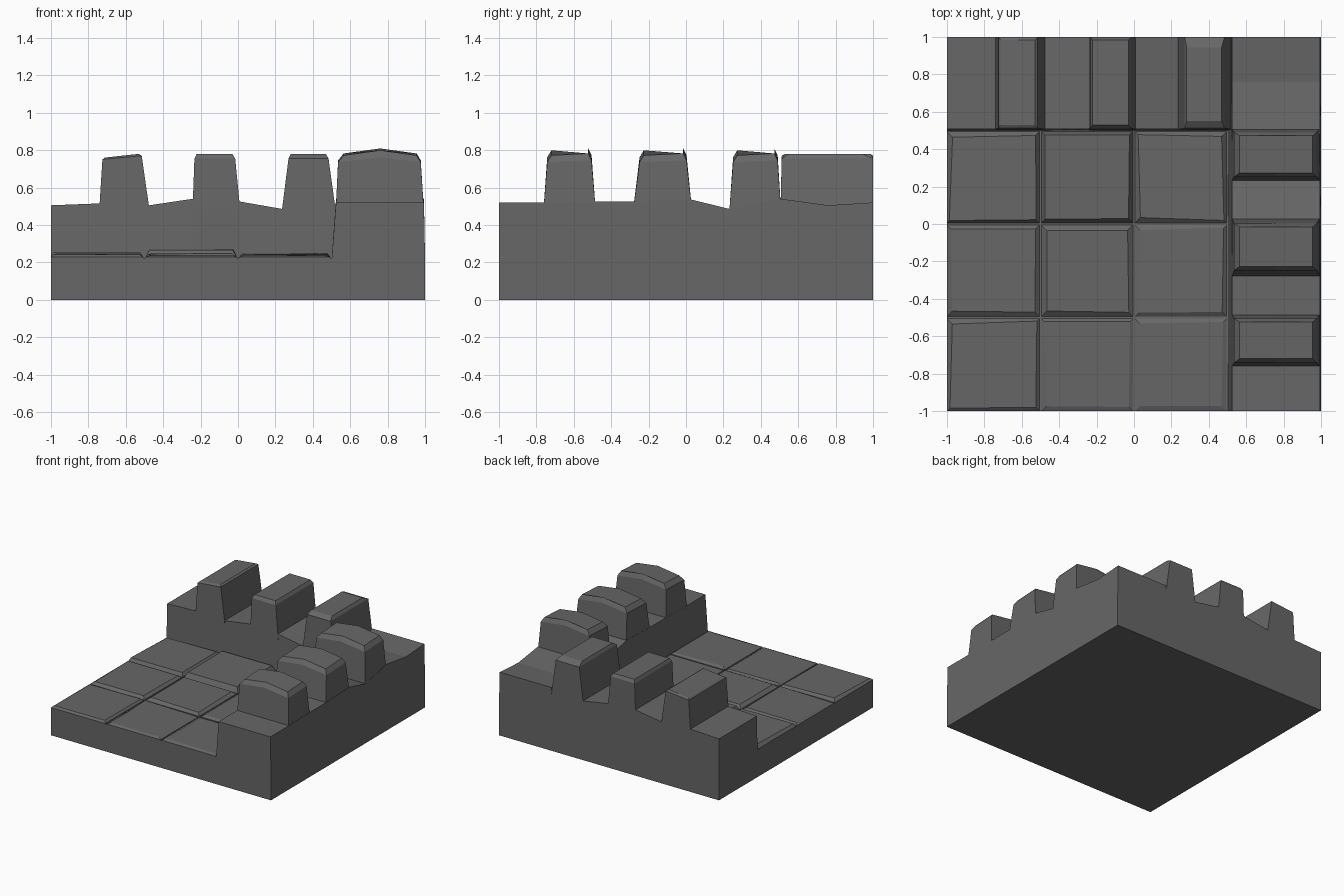
import bpy
import bmesh
import random

random.seed(4)

old = bpy.data.objects.get("Cube")
if old:
    bpy.data.objects.remove(old, do_unlink=True)

# One dark stone colour
stone = bpy.data.materials.new("dark_grey_stone")
stone.use_nodes = True
colour = (0.135, 0.135, 0.135, 1)
stone.diffuse_color = colour
bsdf = stone.node_tree.nodes["Principled BSDF"]
bsdf.inputs["Base Color"].default_value = colour
bsdf.inputs["Roughness"].default_value = 0.9


def loft(name, rings):
    """Skin a row of equal closed rings and cap both ends."""
    bm = bmesh.new()
    rows = [[bm.verts.new(p) for p in ring] for ring in rings]
    for a, b in zip(rows, rows[1:]):
        for i in range(len(a)):
            j = (i + 1) % len(a)
            bm.faces.new((a[i], a[j], b[j], b[i]))
    bm.faces.new(rows[0])
    bm.faces.new(rows[-1])
    bmesh.ops.recalc_face_normals(bm, faces=bm.faces)
    mesh = bpy.data.meshes.new(name)
    bm.to_mesh(mesh)
    bm.free()
    mesh.materials.append(stone)
    obj = bpy.data.objects.new(name, mesh)
    bpy.context.collection.objects.link(obj)
    return obj


def rect(x0, x1, y0, y1, z):
    return [(x0, y0, z), (x1, y0, z), (x1, y1, z), (x0, y1, z)]


# Square base slab
FLOOR = 0.222
loft("base_slab", [rect(-1, 1, -1, 1, 0), rect(-1, 1, -1, 1, FLOOR)])

# Paving slabs: slightly uneven, with chamfered joints
heights = [[0.247, 0.242, 0.24], [0.25, 0.25, 0.245], [0.254, 0.27, 0.25]]
for row in range(3):
    for col in range(3):
        x0, y0 = -1 + col / 2, -1 + row / 2
        x1, y1 = x0 + 0.5, y0 + 0.5
        gap_l = 0 if col == 0 else 0.006
        gap_f = 0 if row == 0 else 0.006
        low = rect(x0 + gap_l, x1 - 0.006, y0 + gap_f, y1 - 0.006, FLOOR - 0.01)
        mid = [(x, y, FLOOR + 0.006) for x, y, z in low]
        cx, cy = (x0 + x1) / 2, (y0 + y1) / 2
        top = []
        for x, y, z in low:
            inset = random.uniform(0.012, 0.03)
            top.append((x + (inset if x < cx else -inset),
                        y + (inset if y < cy else -inset),
                        heights[row][col] + random.uniform(-0.006, 0.002)))
        loft(f"paving_slab_{row}_{col}", [low, mid, top])

# Low walls: uneven top lines, given as (distance along, height)
back_line = [(-1, 0.505), (-0.74, 0.515), (-0.475, 0.505), (-0.24, 0.54),
             (0.01, 0.525), (0.24, 0.485), (0.52, 0.51)]
side_line = [(-1, 0.52), (-0.76, 0.52), (-0.485, 0.525), (-0.28, 0.525),
             (0.03, 0.535), (0.235, 0.485), (0.505, 0.54), (0.76, 0.505), (1, 0.52)]
bottom = FLOOR - 0.02
loft("back_wall", [[(x, 0.5, bottom), (x, 0.508, z), (x, 1, z), (x, 1, bottom)]
                   for x, z in back_line])
loft("side_wall", [[(0.5, y, bottom), (0.524, y, z), (0.994, y, z),
                    (1, y, FLOOR), (1, y, bottom)] for y, z in side_line])


def merlon(name, levels, arch=0.0, tilt=(0, 0)):
    """Tapered block; levels hold x0, x1, y0, y1, z from foot to top."""
    rings = []
    for n, (x0, x1, y0, y1, z) in enumerate(levels):
        xm = (x0 + x1) / 2
        lift = arch if n else 0
        tx, ty = tilt if n else (0, 0)
        rings.append([(x0, y0, z), (xm, y0, z + lift + tx / 2), (x1, y0, z + tx),
                      (x1, y1, z + tx + ty), (xm, y1, z + lift + ty + tx / 2),
                      (x0, y1, z + ty)])
    return loft(name, rings)


# Back merlons: flush with the rear face
back_merlons = [(-0.742, -0.473, -0.725, -0.515, 0.02),
                (-0.243, 0.012, -0.233, -0.015, 0.0),
                (0.235, 0.522, 0.27, 0.484, 0.0)]
for n, (f0, f1, s0, s1, tip) in enumerate(back_merlons):
    front = 0.55 if n == 2 else 0.53
    rear = 0.945 if n == 2 else 0.985
    merlon(f"back_merlon_{n + 1}", [
        (f0, f1, 0.505, 1, 0.48),
        (s0, s1, 0.512, 1, 0.755 - tip / 4),
        (s0 + 0.012, s1 - 0.015, front, rear, 0.78 - tip)], tilt=(tip, 0))

# Side merlons: arched across the wall
side_merlons = [(-0.762, -0.483, -0.742, -0.505), (-0.283, 0.032, -0.248, 0.003),
                (0.232, 0.508, 0.252, 0.49)]
for n, (f0, f1, s0, s1) in enumerate(side_merlons):
    merlon(f"side_merlon_{n + 1}", [
        (0.523, 0.994, f0, f1, 0.48),
        (0.535, 0.977, s0, s1, 0.735),
        (0.565, 0.955, s0 + 0.022, s1 - 0.018, 0.772)],
        arch=0.027, tilt=(0, 0.01))
